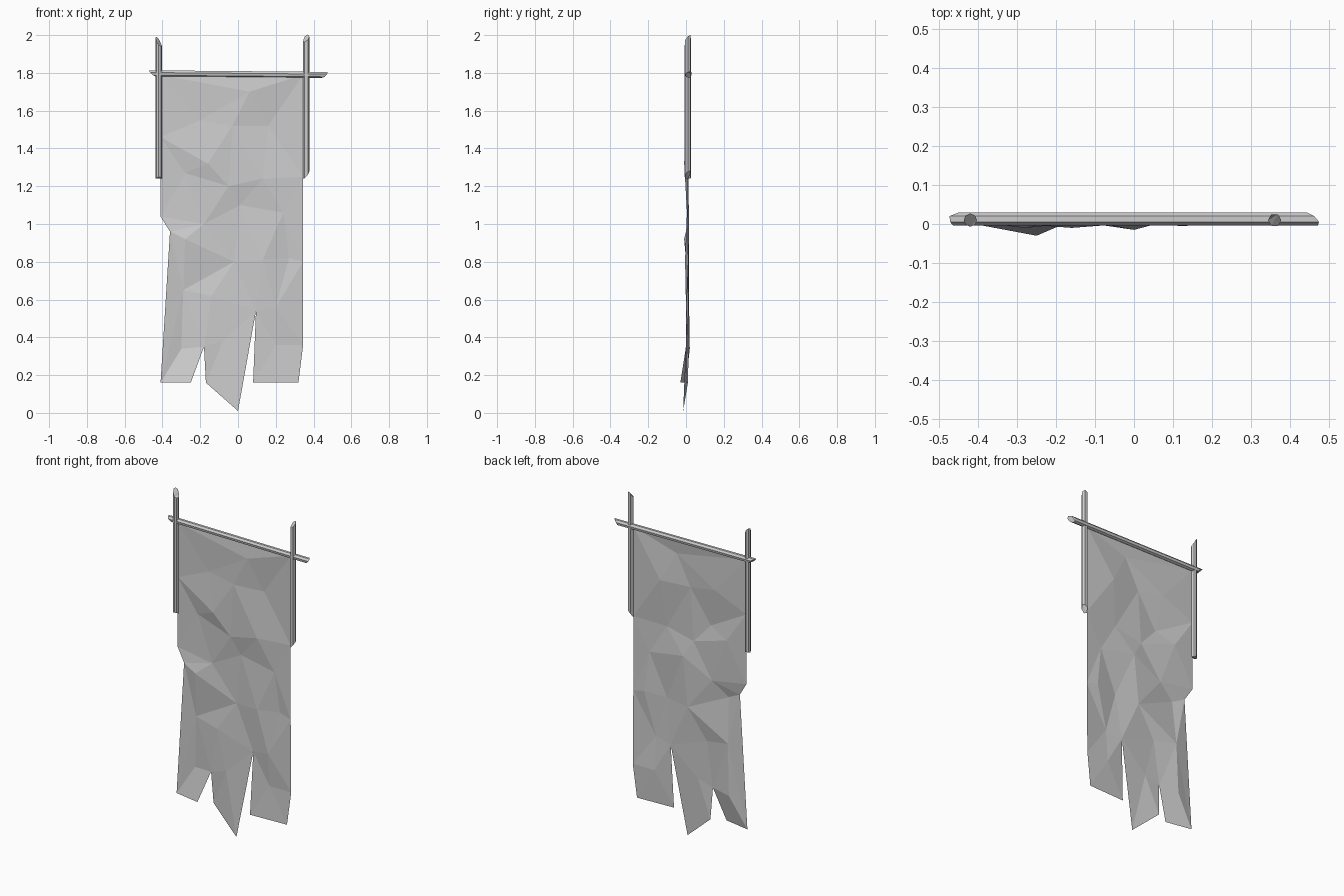
import bpy, bmesh, random
from math import cos, sin, tau
from mathutils import Vector
from mathutils.geometry import delaunay_2d_cdt

random.seed(4)
if "Cube" in bpy.data.objects:
    bpy.data.objects.remove(bpy.data.objects["Cube"], do_unlink=True)


def material(name, shade):
    mat = bpy.data.materials.new(name)
    mat.use_nodes = True
    color = (shade, shade, shade, 1)
    mat.diffuse_color = color
    mat.node_tree.nodes["Principled BSDF"].inputs["Base Color"].default_value = color
    return mat


grey = material("plain grey", 0.6)


def finish(bm, name):
    mesh = bpy.data.meshes.new(name)
    bm.to_mesh(mesh)
    bm.free()
    mesh.materials.append(grey)
    obj = bpy.data.objects.new(name, mesh)
    bpy.context.collection.objects.link(obj)
    return obj


def stick(name, start, end, radius, sides, start_cut, end_cut):
    """Faceted pole with slanted, splintered ends; cuts lean along the two cross axes."""
    start, end = Vector(start), Vector(end)
    axis = (end - start).normalized()
    depth = Vector((0, 1, 0))
    across = depth.cross(axis)
    bm = bmesh.new()
    rings = []
    for center, cut in ((start, start_cut), (end, end_cut)):
        ring = []
        for i in range(sides):
            a, b = cos(tau * i / sides), sin(tau * i / sides)
            slide = cut[0] * a + cut[1] * b + random.uniform(-0.006, 0.006)
            ring.append(bm.verts.new(center + (across * a + depth * b) * radius + axis * slide))
        rings.append(ring)
    for i in range(sides):
        j = (i + 1) % sides
        bm.faces.new((rings[0][i], rings[0][j], rings[1][j], rings[1][i]))
    caps = [bm.faces.new(rings[0][::-1]), bm.faces.new(rings[1])]
    bmesh.ops.triangulate(bm, faces=caps)
    bmesh.ops.recalc_face_normals(bm, faces=bm.faces)
    return finish(bm, name)


# Poles: two uprights and the crossbar
stick("right_post", (-.42, .01, 1.245), (-.42, .01, 1.965), .017, 8, (0, 0), (-.025, .015))
stick("left_post", (.361, .01, 1.26), (.361, .01, 1.98), .017, 6, (.015, .01), (.01, .015))
stick("crossbar", (-.455, .013, 1.798), (.455, .013, 1.79), .017, 7, (.02, .01), (-.01, -.015))

# Torn cloth: outline, then crease points, as x, z and depth in hundredths
outline = [
    (-41, 179, 1), (-41, 146, 1), (-41, 104, 1), (-36, 96, 0), (-41, 16, 0),
    (-25, 16, -3), (-18, 35, 0), (-17, 16, 1), (0, 1, -1.5), (9.5, 54, 1),
    (8, 16, 0), (32, 16, 1), (34.5, 36, 1.5), (34.5, 80, 1), (34.5, 125, 1), (34.5, 179, 1),
]
creases = [
    (-16, 132, -1), (-28, 127, 1.5), (-20, 155, 1), (-3, 152, 0), (16, 152, 2),
    (1, 110, 1.5), (13, 124, -.5), (-5, 120, 0), (-28, 92, -1), (-18, 100, 1),
    (-2, 80, 1.5), (13, 81, -.5), (27, 82, 1.5), (24, 106, .5), (-29, 65, 1.5),
    (-30, 34, 2), (-8, 38, 0), (20, 56, 0), (20, 36, 1.5), (6, 170, 0), (-14, 62, 0),
]
points = [Vector(p) / 100 for p in outline + creases]
flat = [Vector((p.x, p.y)) for p in points]
verts, _, faces, origin, _, _ = delaunay_2d_cdt(flat, [], [list(range(len(outline)))], 1, 1e-5)
bm = bmesh.new()
cloth = [bm.verts.new((v.x, points[o[0]].z if o else 0, v.y)) for v, o in zip(verts, origin)]
for f in faces:
    bm.faces.new([cloth[i] for i in f])
for f in bm.faces:
    f.normal_update()
    if f.normal.y > 0:
        f.normal_flip()
finish(bm, "torn_cloth")
